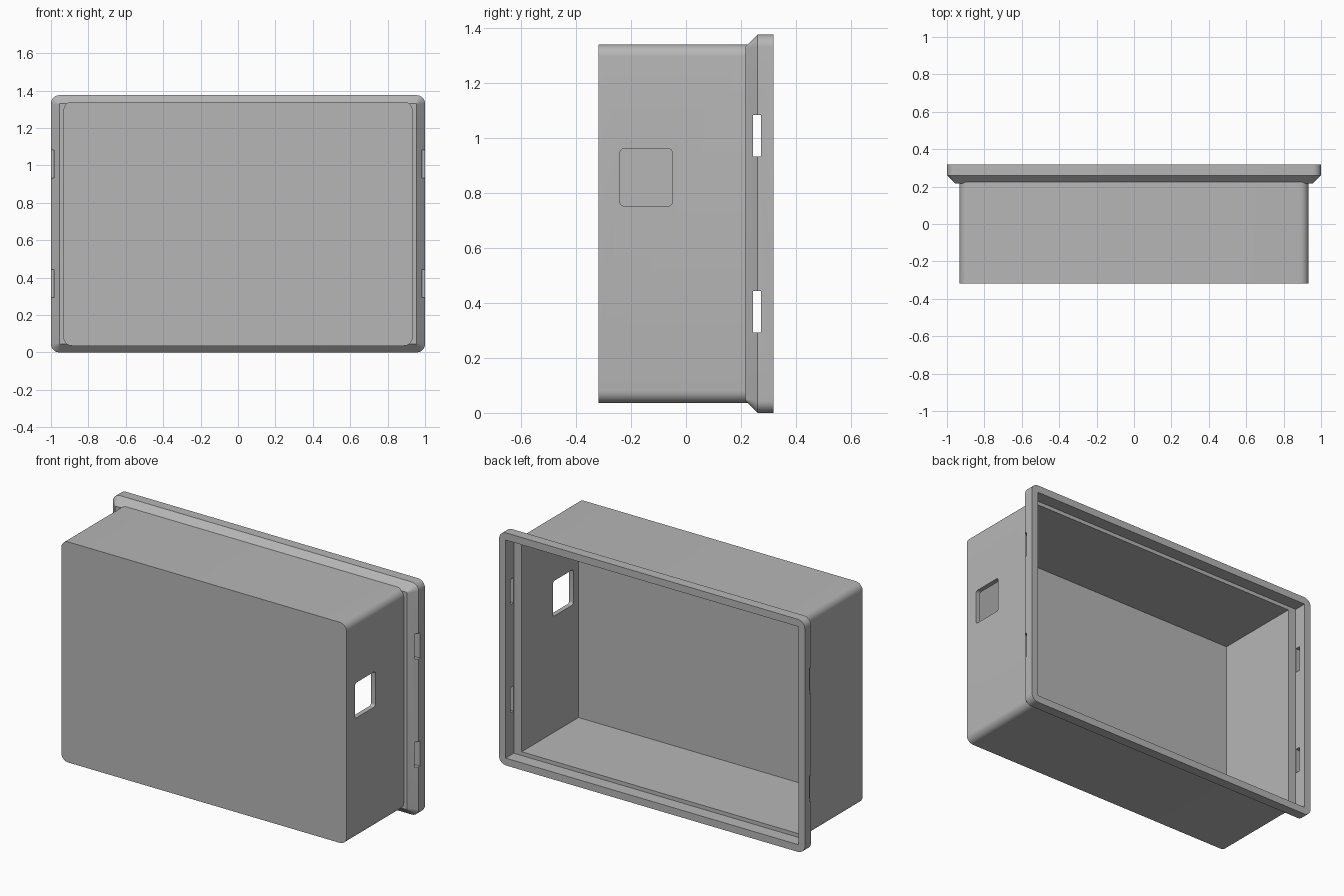
import bpy, bmesh, math

cube = bpy.data.objects.get("Cube")
if cube:
    bpy.data.objects.remove(cube, do_unlink=True)

HEIGHT = 1.375
MID = HEIGHT / 2

grey = bpy.data.materials.new("light grey")
grey.use_nodes = True
GREY = (0.47, 0.47, 0.47, 1)
grey.diffuse_color = GREY
grey.node_tree.nodes["Principled BSDF"].inputs["Base Color"].default_value = GREY


def rounded_rect(half_w, half_h, radius, steps=8):
    """Rounded rectangle outline, anticlockwise; a plain one if radius is 0."""
    points = []
    for k, (sx, sy) in enumerate([(1, 1), (-1, 1), (-1, -1), (1, -1)]):
        cx, cy = sx * (half_w - radius), sy * (half_h - radius)
        for i in range(steps + 1 if radius else 1):
            a = math.pi / 2 * (k + i / steps)
            points.append((cx + radius * math.cos(a), cy + radius * math.sin(a)))
    return points


def loft(name, rings, place):
    """Closed solid through rings of (half width, half height, radius, depth)."""
    bm = bmesh.new()
    loops = [[bm.verts.new(place(u, v, d)) for u, v in rounded_rect(w, h, r)]
             for w, h, r, d in rings]
    bm.faces.new(loops[0])
    bm.faces.new(loops[-1])
    n = len(loops[0])
    for a, b in zip(loops, loops[1:]):
        for i in range(n):
            j = (i + 1) % n
            bm.faces.new((a[i], a[j], b[j], b[i]))
    bmesh.ops.recalc_face_normals(bm, faces=bm.faces)
    mesh = bpy.data.meshes.new(name)
    bm.to_mesh(mesh)
    bm.free()
    mesh.materials.append(grey)
    obj = bpy.data.objects.new(name, mesh)
    bpy.context.collection.objects.link(obj)
    return obj


def along_y(u, v, d):
    return (u, d, MID + v)


def combine(target, tool, operation):
    mod = target.modifiers.new(tool.name, "BOOLEAN")
    mod.operation = operation
    mod.solver = "EXACT"
    mod.object = tool
    bpy.context.view_layer.objects.active = target
    bpy.ops.object.modifier_apply(modifier=mod.name)
    bpy.data.objects.remove(tool, do_unlink=True)


# Outer box and the flange with its sloped front edge
box = loft("box_shell", [(0.933, 0.652, 0.045, -0.318), (0.933, 0.652, 0.045, 0.28)], along_y)
flange = loft("flange", [
    (0.955, MID - 0.045, 0.004, 0.216),
    (1.0, MID, 0.045, 0.26),
    (1.0, MID, 0.045, 0.318)], along_y)
combine(box, flange, "UNION")

# Main cavity, then the wider recess that leaves a ledge behind the rim
cavity = loft("cavity_cutter", [(0.905, 0.622, 0, -0.288), (0.905, 0.622, 0, 0.4)], along_y)
combine(box, cavity, "DIFFERENCE")
recess = loft("recess_cutter", [(0.957, MID - 0.043, 0, 0.242), (0.957, MID - 0.043, 0, 0.4)], along_y)
combine(box, recess, "DIFFERENCE")

# Two latch slots through each side of the flange
for side in (-1, 1):
    for z in (0.368, 1.007):
        slot = loft("slot_cutter", [(0.0145, 0.075, 0, 0.935), (0.0145, 0.075, 0, 1.1)],
                    lambda u, v, d: (side * d, 0.258 + u, z + v))
        combine(box, slot, "DIFFERENCE")

# Rounded cable opening in the left wall
opening = loft("opening_cutter", [(0.095, 0.104, 0.015, 0.8), (0.095, 0.104, 0.015, 1.1)],
               lambda u, v, d: (d, -0.145 + u, 0.856 + v))
combine(box, opening, "DIFFERENCE")

# Smooth the rounded corners only
bpy.ops.object.select_all(action="DESELECT")
box.select_set(True)
bpy.context.view_layer.objects.active = box
bpy.ops.object.shade_smooth_by_angle(angle=math.radians(30))
